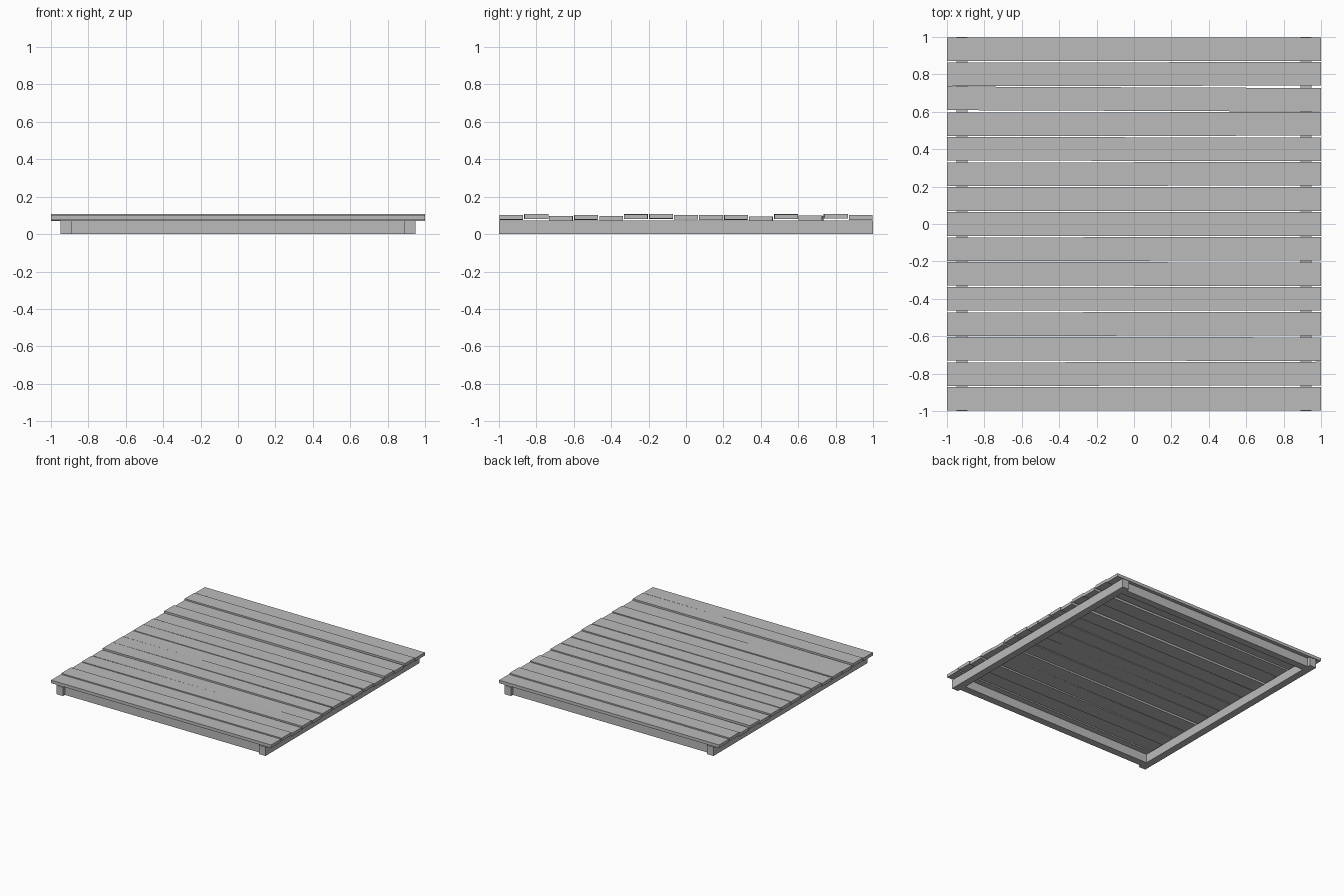
import bpy

if "Cube" in bpy.data.objects:
    bpy.data.objects.remove(bpy.data.objects["Cube"], do_unlink=True)

grey = bpy.data.materials.new("weathered grey")
grey.use_nodes = True
colour = (0.5, 0.5, 0.5, 1)
grey.diffuse_color = colour
grey.node_tree.nodes["Principled BSDF"].inputs["Base Color"].default_value = colour


def box(name, centre, size, yaw=0.0, pitch=0.0):
    bpy.ops.mesh.primitive_cube_add(size=1, location=centre, rotation=(0, pitch, yaw))
    ob = bpy.context.object
    ob.name = name
    ob.scale = size
    ob.data.materials.append(grey)
    return ob


# Frame: two side rails with end beams set slightly back between them
for side, name in ((1, "left"), (-1, "right")):
    box(name + "_rail", (side * 0.92, 0, 0.036), (0.06, 2.0, 0.072))
for side, name in ((1, "back"), (-1, "front")):
    box(name + "_beam", (0, side * 0.945, 0.036), (1.78, 0.06, 0.072))

# Deck boards, front to back: each lies at its own height and slightly askew
bottoms = [0.077, 0.082, 0.072, 0.077, 0.073, 0.082, 0.082, 0.077,
           0.077, 0.077, 0.070, 0.082, 0.073, 0.083, 0.077]
yaws = [0, 2, -1, 2, 0, -2, 1, 0, 0, 2, -2, 1, -4, 2, 0]
width, thick = 0.126, 0.025
pitch_y = (2.0 - width - 0.004) / 14
for i, (bottom, yaw) in enumerate(zip(bottoms, yaws)):
    box(f"deck_board_{i + 1}", (0, (i - 7) * pitch_y, bottom + thick / 2),
        (2.0, width, thick), yaw * 0.001, (i % 3 - 1) * 0.001)
